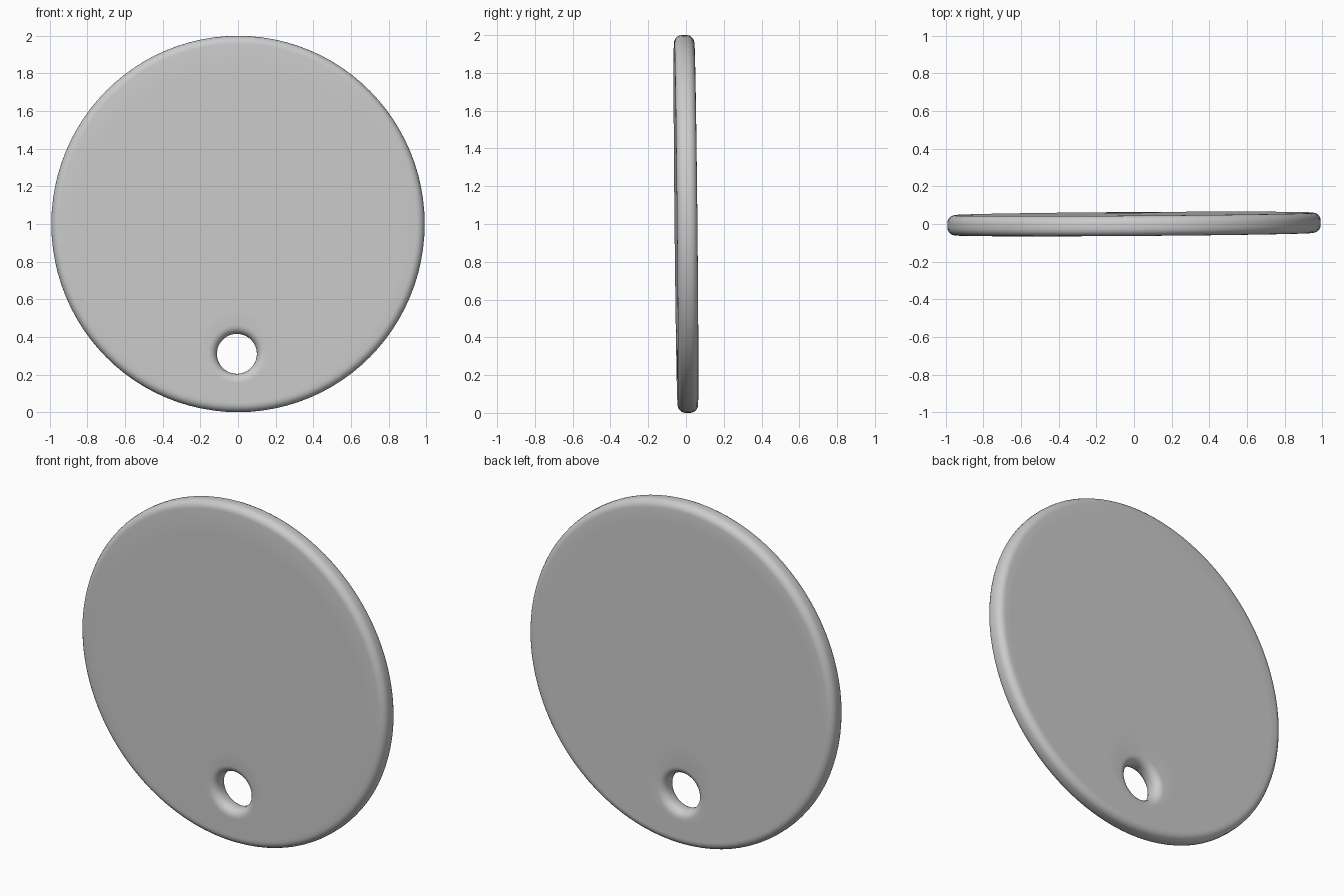
import bpy, bmesh, math

if "Cube" in bpy.data.objects:
    bpy.data.objects.remove(bpy.data.objects["Cube"])

SEG = 96
HALF = 0.054                      # half thickness
RX, RZ, CZ = 0.992, 1.0, 1.0      # disc outline
HX, HZ, HR = -0.006, 0.31, 0.106  # hole centre and radius


def outer(a, inset):
    return (RX - inset) * math.cos(a), CZ + (RZ - inset) * math.sin(a)


def hole(a, flare):
    return HX + (HR + flare) * math.cos(a), HZ + (HR + flare) * math.sin(a)


def corner(r, steps=5):
    """(inset, y) pairs of a rounded edge, from the back face to the front face."""
    arc = [math.pi / 2 * i / steps for i in range(steps + 1)]
    back = [(r * (1 - math.sin(t)), HALF - r + r * math.cos(t)) for t in arc]
    return back + [(d, -y) for d, y in reversed(back)]


# Closed cross-section: rounded rim, front face, rounded hole wall, back face
RIM, LIP = 0.042, 0.045
rings = [([outer(2 * math.pi * k / SEG, d) for k in range(SEG)], y) for d, y in corner(RIM)]
wall = [([hole(2 * math.pi * k / SEG, d) for k in range(SEG)], y) for d, y in reversed(corner(LIP))]


def between(r0, r1, y):
    out = []
    for t in (0.1, 0.35, 0.65, 0.95):
        out.append(([(p[0] + (q[0] - p[0]) * t, p[1] + (q[1] - p[1]) * t)
                     for p, q in zip(r0, r1)], y))
    return out


front = between(rings[-1][0], wall[0][0], -HALF)
back = between(wall[-1][0], rings[0][0], HALF)
loops = rings + front + wall + back

bm = bmesh.new()
grid = []
for pts, y in loops:
    # The disc leans very slightly
    grid.append([bm.verts.new((x, y + 0.007 * x - 0.010 * (z - CZ), z)) for x, z in pts])
for i in range(len(grid)):
    a, b = grid[i], grid[(i + 1) % len(grid)]
    for k in range(SEG):
        n = (k + 1) % SEG
        bm.faces.new((a[k], a[n], b[n], b[k]))
bmesh.ops.recalc_face_normals(bm, faces=bm.faces)

mesh = bpy.data.meshes.new("disc_tag")
bm.to_mesh(mesh)
bm.free()
disc = bpy.data.objects.new("disc_tag", mesh)
bpy.context.collection.objects.link(disc)
for p in mesh.polygons:
    p.use_smooth = True
